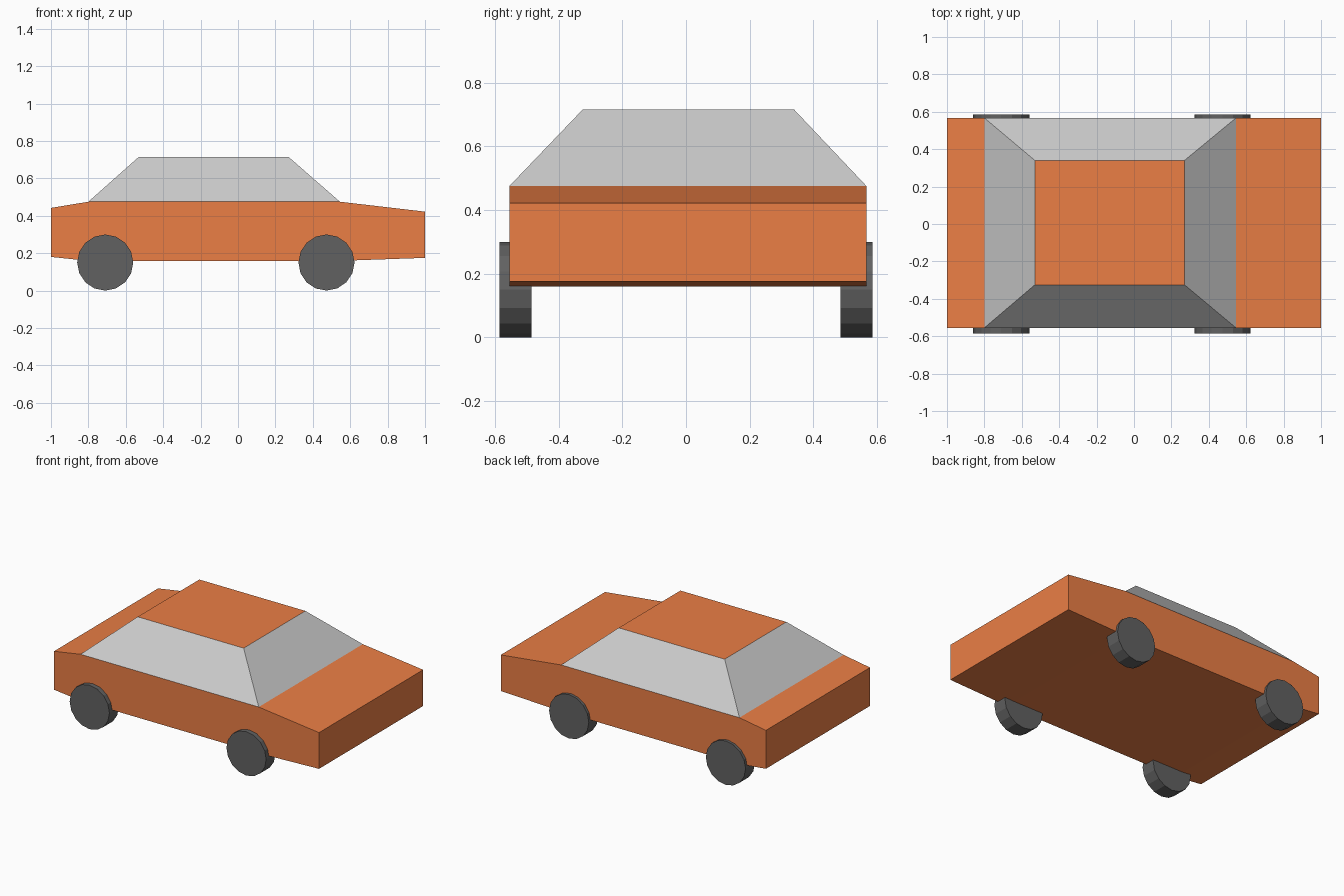
import bpy, bmesh
from math import radians
from mathutils import Matrix

if "Cube" in bpy.data.objects:
    bpy.data.objects.remove(bpy.data.objects["Cube"])


def material(name, rgb):
    m = bpy.data.materials.new(name)
    m.diffuse_color = (*rgb, 1)
    m.use_nodes = True
    m.node_tree.nodes["Principled BSDF"].inputs["Base Color"].default_value = m.diffuse_color
    return m


def add_object(name, bm, mats):
    bmesh.ops.recalc_face_normals(bm, faces=bm.faces[:])
    mesh = bpy.data.meshes.new(name)
    bm.to_mesh(mesh)
    bm.free()
    for m in mats:
        mesh.materials.append(m)
    obj = bpy.data.objects.new(name, mesh)
    bpy.context.collection.objects.link(obj)
    return obj


red = material("red_paint", (0.83, 0.21, 0.06))
glass = material("window_grey", (0.8, 0.8, 0.8))
rubber = material("black_rubber", (0.12, 0.12, 0.12))

# Body: side profile extruded across the width
Y0, Y1 = -0.555, 0.567
profile = [(-1, 0.18), (-0.80, 0.159), (0.545, 0.159), (1, 0.175),
           (1, 0.422), (0.545, 0.475), (-0.80, 0.475), (-1, 0.442)]
bm = bmesh.new()
side = bm.faces.new([bm.verts.new((x, Y0, z)) for x, z in profile])
ext = bmesh.ops.extrude_face_region(bm, geom=[side], use_keep_orig=True)
bmesh.ops.translate(bm, vec=(0, Y1 - Y0, 0),
                    verts=[g for g in ext["geom"] if isinstance(g, bmesh.types.BMVert)])

# Cabin: middle deck face pulled up and drawn in to the roof outline
deck = next(f for f in bm.faces if all(v.co.z > 0.47 for v in f.verts))
ext = bmesh.ops.extrude_discrete_faces(bm, faces=[deck])
roof = ext["faces"][0]
for v in roof.verts:
    v.co = (0.27 if v.co.x > 0 else -0.53,
            0.34 if v.co.y > 0 else -0.325, 0.715)
for edge in roof.edges:
    for f in edge.link_faces:
        if f is not roof:
            f.material_index = 1
add_object("body", bm, [red, glass])

# Wheels: four low-poly discs partly sunk into the body
for end, x in (("front", 0.473), ("rear", -0.71)):
    for label, s in (("right", -1), ("left", 1)):
        bm = bmesh.new()
        bmesh.ops.create_cone(bm, cap_ends=True, segments=16, radius1=0.15,
                              radius2=0.15, depth=0.10,
                              matrix=Matrix.Rotation(radians(90), 4, 'X'))
        wheel = add_object(f"{end}_{label}_wheel", bm, [rubber])
        wheel.location = (x, s * 0.536, 0.15)
